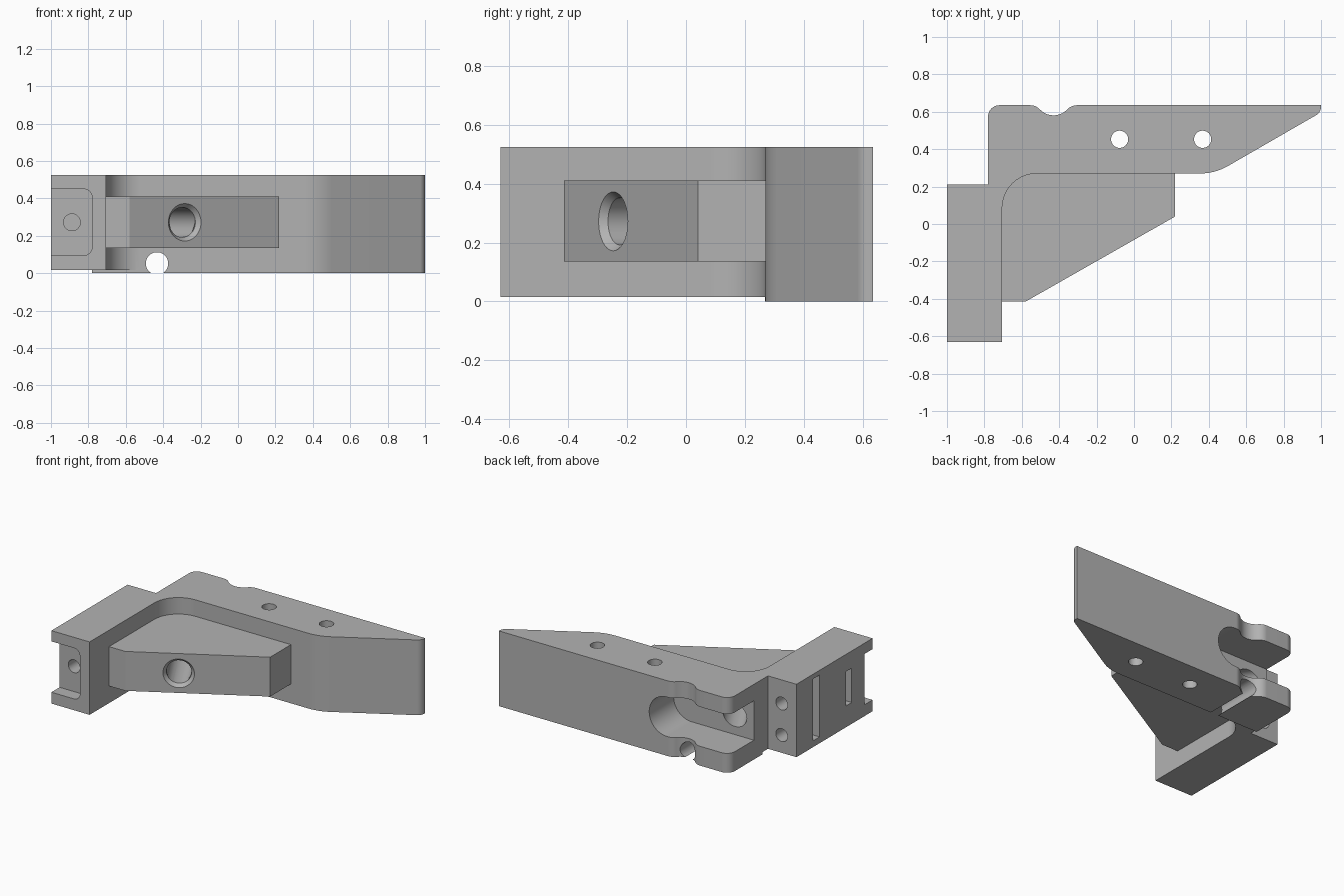
import bpy, bmesh, math
from mathutils import Vector, Matrix

cube = bpy.data.objects.get("Cube")
if cube:
    bpy.data.objects.remove(cube, do_unlink=True)

grey = bpy.data.materials.new("mid_grey")
grey.use_nodes = True
COLOUR = (0.45, 0.45, 0.45, 1)
grey.diffuse_color = COLOUR
grey.node_tree.nodes["Principled BSDF"].inputs["Base Color"].default_value = COLOUR


def outline(corners, steps=10):
    """Closed outline from (a, b, radius) corners, each rounded by its radius."""
    pts = []
    for i, (a, b, r) in enumerate(corners):
        p = Vector((a, b))
        if r == 0:
            pts.append(p)
            continue
        u = (Vector(corners[i - 1][:2]) - p).normalized()
        v = (Vector(corners[(i + 1) % len(corners)][:2]) - p).normalized()
        half = u.angle(v) / 2
        centre = p + (u + v).normalized() * r / math.sin(half)
        start = p + u * r / math.tan(half) - centre
        end = p + v * r / math.tan(half) - centre
        sweep = start.angle(end)
        for k in range(steps + 1):
            t = k / steps
            pts.append(centre + (start * math.sin((1 - t) * sweep)
                                 + end * math.sin(t * sweep)) / math.sin(sweep))
    return pts


def new_object(name, bm):
    bmesh.ops.recalc_face_normals(bm, faces=bm.faces)
    mesh = bpy.data.meshes.new(name)
    bm.to_mesh(mesh)
    bm.free()
    mesh.materials.append(grey)
    obj = bpy.data.objects.new(name, mesh)
    bpy.context.collection.objects.link(obj)
    return obj


def prism(name, corners, axis, lo, hi):
    """Extrude an outline along z (outline in x, y) or y (outline in x, z)."""
    place = (lambda p, h: (p.x, p.y, h)) if axis == "z" else (lambda p, h: (p.x, h, p.y))
    bm = bmesh.new()
    face = bm.faces.new([bm.verts.new(place(p, lo)) for p in outline(corners)])
    moved = bmesh.ops.extrude_face_region(bm, geom=[face])["geom"]
    shift = Vector(place(Vector((0, 0)), hi - lo))
    bmesh.ops.translate(bm, vec=shift, verts=[g for g in moved if isinstance(g, bmesh.types.BMVert)])
    return new_object(name, bm)


def box(name, x, y, z):
    return prism(name, [(x[0], y[0], 0), (x[1], y[0], 0), (x[1], y[1], 0), (x[0], y[1], 0)],
                 "z", *z)


def rod(name, start, end, r1, r2=None):
    """Cylinder or cone between two points."""
    a, b = Vector(start), Vector(end)
    turn = (b - a).to_track_quat("Z", "Y").to_matrix().to_4x4()
    bm = bmesh.new()
    bmesh.ops.create_cone(bm, cap_ends=True, segments=40, radius1=r1,
                          radius2=r1 if r2 is None else r2, depth=(b - a).length,
                          matrix=Matrix.Translation((a + b) / 2) @ turn)
    return new_object(name, bm)


def combine(target, other, operation="DIFFERENCE"):
    mod = target.modifiers.new("join", "BOOLEAN")
    mod.operation, mod.solver, mod.object = operation, "EXACT", other
    bpy.context.view_layer.objects.active = target
    bpy.ops.object.modifier_apply(modifier=mod.name)
    bpy.data.objects.remove(other, do_unlink=True)


TOP, MID = 0.525, 0.272

# L-shaped bracket with rounded corners and a scalloped back edge
bracket = prism("bracket", [
    (-1, -0.63, 0), (-0.705, -0.63, 0), (-0.705, 0.27, 0.185), (0.433, 0.27, 0.3),
    (1, 0.597, 0.05), (1, 0.635, 0), (-0.335, 0.635, 0.07), (-0.43, 0.537, 0.1),
    (-0.525, 0.635, 0.07), (-0.78, 0.635, 0.06), (-0.78, 0.21, 0), (-1, 0.21, 0)], "z", 0, TOP)

# The arm sits slightly higher than the main bar
combine(bracket, box("arm_step", (-1.2, -0.5), (-0.8, 0.268), (-0.2, 0.016)))

# Gusset in the inner corner
gusset = prism("gusset", [(-0.75, -0.415, 0), (-0.58, -0.415, 0), (0.22, 0.04, 0),
                          (0.22, 0.3, 0), (-0.75, 0.3, 0)], "z", 0.135, 0.41)
combine(bracket, gusset, "UNION")

# Round-ended slot across the back, open at the side
combine(bracket, prism("back_slot", [
    (-0.9, 0.135, 0), (-0.16, 0.135, 0.1374), (-0.16, 0.41, 0.1374), (-0.9, 0.41, 0)],
    "y", 0.365, 0.8))

# Slanted bore through the gusset with a chamfered mouth
mouth = Vector((-0.285, -0.247, MID))
inward = Vector((-0.494, 0.869, 0)).normalized()
combine(bracket, rod("bore", mouth - inward * 0.1, mouth + inward * 0.78, 0.08))
combine(bracket, rod("bore_chamfer", mouth - inward * 0.025, mouth + inward * 0.025, 0.12, 0.08))

# Open channel under the main bar
combine(bracket, rod("channel", (-0.433, 0.1, 0.052), (-0.433, 0.8, 0.052), 0.06))

# Vertical bolt holes
for x in (-0.077, 0.367):
    combine(bracket, rod("bolt_hole", (x, 0.453, -0.1), (x, 0.453, 0.7), 0.046))

# Recess in the arm end, its screw hole and the two rear screw holes
combine(bracket, prism("end_recess", [
    (-1.1, 0.095, 0), (-0.78, 0.095, 0.045), (-0.78, 0.45, 0.045), (-1.1, 0.45, 0)],
    "y", -0.7, -0.54))
combine(bracket, rod("end_hole", (-0.888, -0.6, MID), (-0.888, -0.36, MID), 0.045))
for z in (0.14, 0.36):
    combine(bracket, rod("rear_hole", (-0.886, -0.01, z), (-0.886, 0.3, z), 0.045))

# Nut slots in the side of the arm
combine(bracket, box("long_slot", (-1.1, -0.8), (-0.045, 0.03), (0.06, 0.492)))
combine(bracket, box("short_slot", (-1.1, -0.8), (-0.4, -0.335), (0.165, 0.405)))

# Smooth the rounds while keeping edges crisp
bpy.ops.object.select_all(action="DESELECT")
bracket.select_set(True)
bpy.context.view_layer.objects.active = bracket
bpy.ops.object.shade_smooth_by_angle(angle=math.radians(25))
normals = bracket.modifiers.new("even_normals", "WEIGHTED_NORMAL")
normals.keep_sharp = True
